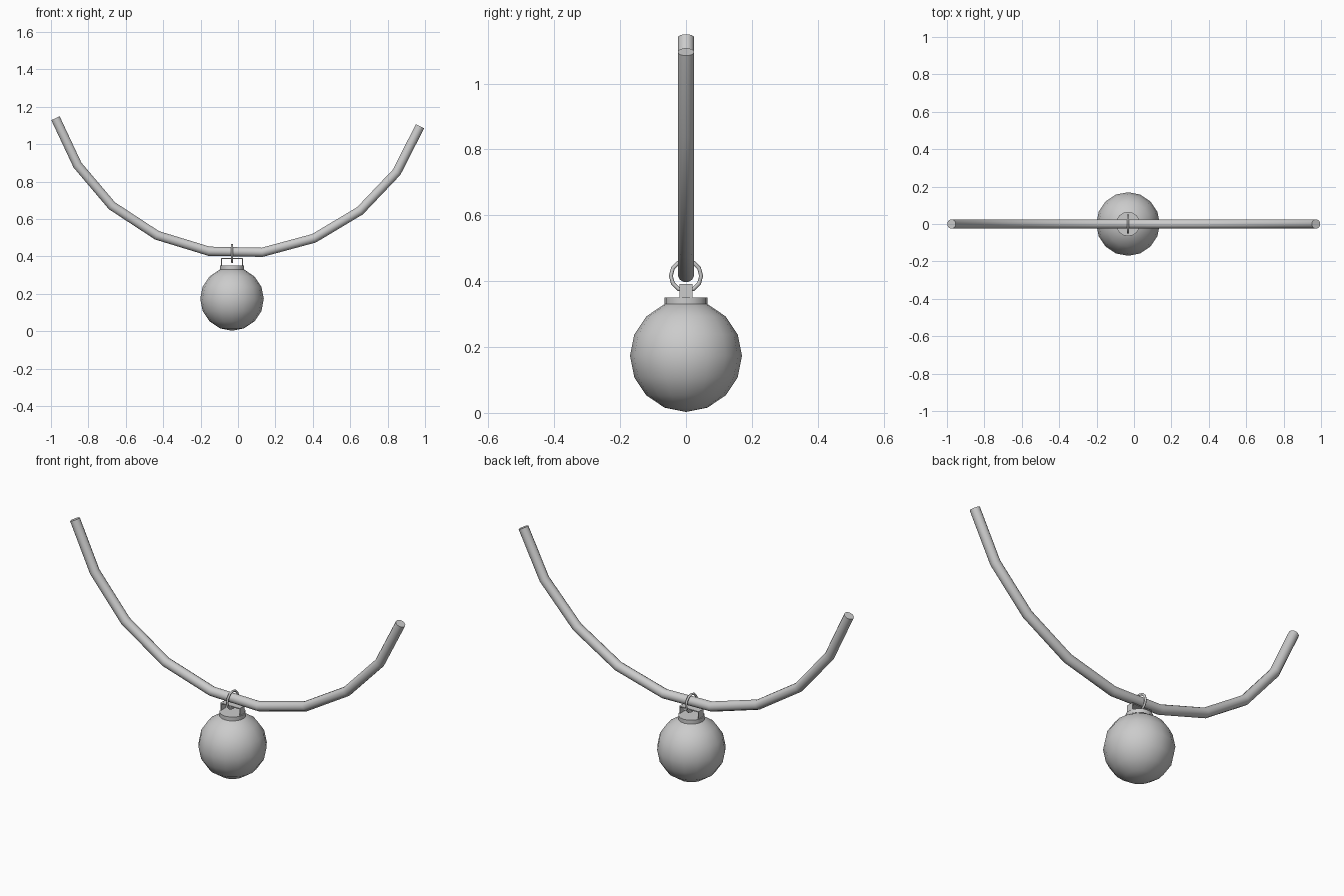
import bpy, bmesh, math
from mathutils import Vector

if "Cube" in bpy.data.objects:
    bpy.data.objects.remove(bpy.data.objects["Cube"])

CX = -0.032  # bauble axis


def smooth(obj, angle=40):
    bpy.ops.object.select_all(action='DESELECT')
    obj.select_set(True)
    bpy.context.view_layer.objects.active = obj
    bpy.ops.object.shade_smooth_by_angle(angle=math.radians(angle))


def sweep(name, points, radius, sides, closed=False):
    """Round tube in the XZ plane, mitred at each path point."""
    pts = [Vector(p) for p in points]
    n = len(pts)
    bm = bmesh.new()
    rings = []
    for i, p in enumerate(pts):
        a = pts[max(i - 1, 0)]
        b = pts[min(i + 1, n - 1)]
        d1 = (p - a).normalized() if i > 0 else (b - p).normalized()
        d2 = (b - p).normalized() if i < n - 1 else d1
        t = (d1 + d2).normalized()
        up = Vector((-t.z, 0, t.x))
        ring = []
        for k in range(sides):
            ang = 2 * math.pi * (k + 0.5) / sides
            ring.append(bm.verts.new(p + radius * (math.sin(ang) * up + math.cos(ang) * Vector((0, 1, 0)))))
        rings.append(ring)
    for r0, r1 in zip(rings, rings[1:]):
        for k in range(sides):
            j = (k + 1) % sides
            bm.faces.new((r0[k], r0[j], r1[j], r1[k]))
    bm.faces.new(rings[0])
    bm.faces.new(rings[-1])
    bmesh.ops.recalc_face_normals(bm, faces=bm.faces)
    me = bpy.data.meshes.new(name)
    bm.to_mesh(me)
    bm.free()
    obj = bpy.data.objects.new(name, me)
    bpy.context.collection.objects.link(obj)
    return obj


# sagging cord
path = [(-0.976, 1.139), (-0.858, 0.888), (-0.674, 0.671), (-0.433, 0.513), (-0.155, 0.428),
        (0.128, 0.422), (0.406, 0.497), (0.652, 0.644), (0.848, 0.850), (0.973, 1.096)]
smooth(sweep("cord", [(x, 0, z) for x, z in path], 0.0255, 12), 45)

# ball
bpy.ops.mesh.primitive_uv_sphere_add(segments=16, ring_count=8, radius=0.17, location=(CX, 0, 0.173))
ball = bpy.context.object
ball.name = "ball"
smooth(ball)

# cap on the ball
bpy.ops.mesh.primitive_cylinder_add(vertices=16, radius=0.065, depth=0.026, location=(CX, 0, 0.338))
cap = bpy.context.object
cap.name = "cap"
smooth(cap)

# thin bracket standing on the cap: two legs and a bridge
for name, x, z, sx, sz in (("bracket_leg_left", CX - 0.056, 0.37, 0.004, 0.042),
                           ("bracket_leg_right", CX + 0.056, 0.37, 0.004, 0.042),
                           ("bracket_bridge", CX, 0.388, 0.116, 0.005)):
    bpy.ops.mesh.primitive_cube_add(size=1, location=(x, 0, z))
    part = bpy.context.object
    part.name = name
    part.scale = (sx, 0.04, sz)

# hanging ring around the cord
bpy.ops.mesh.primitive_torus_add(major_segments=12, minor_segments=6, major_radius=0.046,
                                 minor_radius=0.006, location=(CX, 0, 0.416),
                                 rotation=(0, math.pi / 2, 0))
ring = bpy.context.object
ring.name = "hanging_ring"
smooth(ring, 65)
